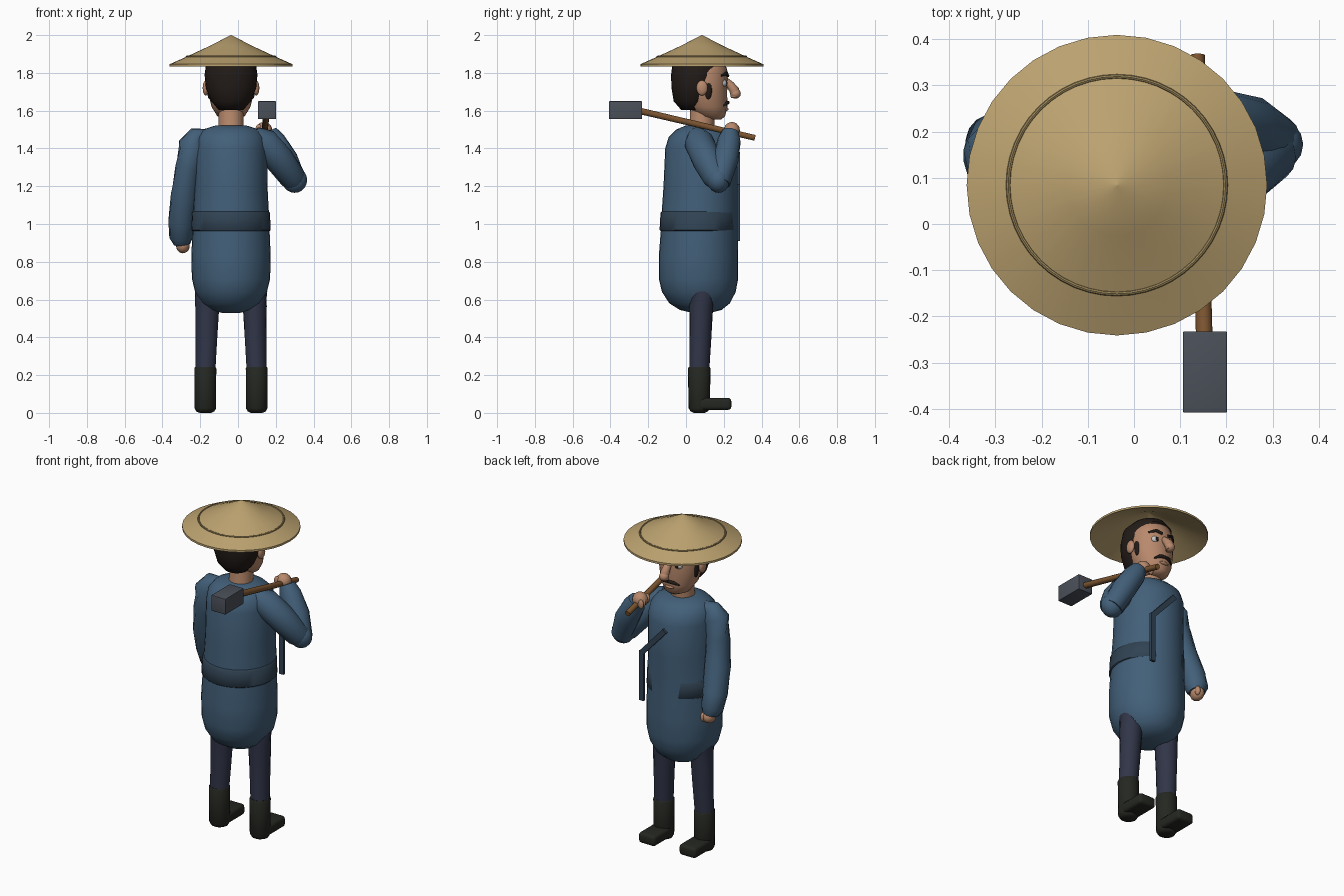
import bpy, bmesh, math
from mathutils import Vector, Matrix

if "Cube" in bpy.data.objects:
    bpy.data.objects.remove(bpy.data.objects["Cube"])

CX = -0.037  # body centre line


def mat(name, c):
    m = bpy.data.materials.new(name)
    m.diffuse_color = (*c, 1)
    m.use_nodes = True
    m.node_tree.nodes["Principled BSDF"].inputs["Base Color"].default_value = m.diffuse_color
    return m


BLUE = mat("tunic_blue", (0.055, 0.115, 0.19))
BELT = mat("belt_blue", (0.03, 0.055, 0.085))
NAVY = mat("trouser_navy", (0.03, 0.036, 0.065))
BOOT = mat("boot_black", (0.018, 0.02, 0.015))
SKIN = mat("skin", (0.48, 0.25, 0.15))
HAIR = mat("hair_black", (0.016, 0.011, 0.009))
STRAW = mat("straw", (0.5, 0.36, 0.16))
STRAW2 = mat("straw_dark", (0.33, 0.24, 0.1))
WOOD = mat("wood", (0.2, 0.09, 0.03))
STEEL = mat("steel", (0.07, 0.08, 0.1))
WHITE = mat("eye_white", (0.8, 0.8, 0.8))


def finish(name, bm, m, angle=40):
    bmesh.ops.recalc_face_normals(bm, faces=bm.faces)
    me = bpy.data.meshes.new(name)
    bm.to_mesh(me)
    bm.free()
    ob = bpy.data.objects.new(name, me)
    bpy.context.collection.objects.link(ob)
    me.materials.append(m)
    bpy.ops.object.select_all(action='DESELECT')
    ob.select_set(True)
    bpy.context.view_layer.objects.active = ob
    bpy.ops.object.shade_smooth_by_angle(angle=math.radians(angle))
    return ob


def skin_rings(name, rings, m, angle=40):
    """Bridge a list of rings into a capped tube."""
    bm = bmesh.new()
    vs = [[bm.verts.new(p) for p in r] for r in rings]
    n = len(vs[0])
    for a, b in zip(vs, vs[1:]):
        for i in range(n):
            j = (i + 1) % n
            bm.faces.new((a[i], a[j], b[j], b[i]))
    bm.faces.new(vs[0])
    bm.faces.new(vs[-1])
    return finish(name, bm, m, angle)


def loft(name, secs, m, n=28, x=CX, angle=50):
    """Horizontal elliptical sections: (z, centre y, rx, ry)."""
    t = [2 * math.pi * i / n for i in range(n)]
    return skin_rings(name, [[(x + rx * math.cos(a), cy + ry * math.sin(a), z) for a in t]
                             for z, cy, rx, ry in secs], m, angle)


def tube(name, pts, m, n=16, angle=50):
    """Round tube through (x, y, z, radius) points."""
    P = [Vector(p[:3]) for p in pts]
    rings = []
    for i, p in enumerate(P):
        d = P[min(i + 1, len(P) - 1)] - P[max(i - 1, 0)]
        q = d.to_track_quat('Z', 'Y')
        r = pts[i][3]
        rings.append([p + q @ Vector((r * math.cos(2 * math.pi * k / n), r * math.sin(2 * math.pi * k / n), 0))
                      for k in range(n)])
    return skin_rings(name, rings, m, angle)


def ball(name, c, s, m):
    bm = bmesh.new()
    bmesh.ops.create_uvsphere(bm, u_segments=16, v_segments=10, radius=1,
                              matrix=Matrix.Translation(c) @ Matrix.Diagonal((*s, 1)))
    return finish(name, bm, m, 60)


def box(name, lo, hi, m, bevel=0.0):
    c = [(a + b) / 2 for a, b in zip(lo, hi)]
    s = [b - a for a, b in zip(lo, hi)]
    bm = bmesh.new()
    bmesh.ops.create_cube(bm, size=1, matrix=Matrix.Translation(c) @ Matrix.Diagonal((*s, 1)))
    if bevel:
        bmesh.ops.bevel(bm, geom=bm.edges[:], offset=bevel, segments=3, profile=0.5, affect='EDGES')
    return finish(name, bm, m)


def bar(name, a, b, w, d, m):
    """Flat strip between two points, w wide and d deep in y."""
    a, b = Vector(a), Vector(b)
    side = (b - a).cross(Vector((0, 1, 0))).normalized() * w / 2
    dy = Vector((0, d / 2, 0))
    return skin_rings(name, [[p - side - dy, p + side - dy, p + side + dy, p - side + dy] for p in (a, b)], m)


# conical straw hat: hollow shell with a raised ring
n = 32
prof = [(0.002, 2.0), (0.11, 1.944), (0.235, 1.886), (0.325, 1.846), (0.325, 1.834),
        (0.235, 1.872), (0.11, 1.93), (0.002, 1.985)]
skin_rings("straw_hat", [[(CX + r * math.cos(2 * math.pi * i / n), 0.084 + r * math.sin(2 * math.pi * i / n), z)
                          for i in range(n)] for r, z in prof], STRAW, 30)
bpy.ops.mesh.primitive_torus_add(location=(CX, 0.084, 1.886), major_radius=0.235, minor_radius=0.005,
                                 major_segments=48, minor_segments=8)
bpy.context.object.name = "hat_ring"
bpy.context.object.data.materials.append(STRAW2)

# head, hair and neck
loft("face", [(1.553, .15, .03, .035), (1.57, .135, .072, .072), (1.62, .112, .103, .107), (1.7, .1, .122, .118),
              (1.8, .1, .127, .122), (1.86, .095, .11, .11), (1.9, .09, .06, .06)], SKIN)
loft("hair", [(1.603, .035, .065, .06), (1.65, .035, .105, .1), (1.72, .043, .133, .12), (1.79, .053, .14, .132),
              (1.86, .07, .13, .14), (1.9, .08, .09, .1), (1.92, .08, .03, .03)], HAIR)
loft("neck", [(1.45, .075, .07, .07), (1.54, .085, .066, .066), (1.63, .09, .066, .066)], SKIN)

# facial features
tube("nose", [(CX, .195, 1.775, .014), (CX, .235, 1.735, .022), (CX, .255, 1.71, .026), (CX, .26, 1.67, .022)], SKIN)
ball("nose_tip", (CX, .262, 1.69), (.028, .028, .027), SKIN)
ball("lower_lip", (CX, .21, 1.608), (.03, .015, .01), SKIN)
for s, tag in ((-1, "left"), (1, "right")):
    ball(tag + "_ear", (CX + s * .134, .085, 1.72), (.016, .03, .04), SKIN)
    ball(tag + "_sideburn", (CX + s * .113, .118, 1.71), (.014, .02, .05), HAIR)
    ball(tag + "_eye", (CX + s * .052, .2, 1.745), (.026, .016, .019), WHITE)
    ball(tag + "_pupil", (CX + s * .05, .213, 1.745), (.01, .007, .012), HAIR)
    tube(tag + "_brow", [(CX + s * .02, .222, 1.785, .008), (CX + s * .055, .212, 1.797, .01),
                         (CX + s * .09, .185, 1.785, .005)], HAIR, 8)
    tube(tag + "_moustache", [(CX, .222, 1.643, .009), (CX + s * .03, .217, 1.641, .011),
                              (CX + s * .06, .198, 1.626, .004)], HAIR, 8)

# tunic and belt
loft("tunic", [(.53, .08, .05, .05), (.545, .078, .11, .11), (.58, .072, .155, .16), (.64, .068, .19, .195),
               (.71, .066, .207, .21), (.83, .066, .21, .21), (.97, .07, .204, .203), (1.07, .072, .2, .2),
               (1.2, .077, .193, .196), (1.4, .082, .192, .192), (1.46, .08, .182, .172), (1.5, .078, .15, .13),
               (1.522, .075, .08, .075)], BLUE, 32, angle=60)
loft("belt", [(.962, .066, .203, .2), (.968, .066, .21, .206), (1.06, .068, .206, .203), (1.068, .068, .198, .195)],
     BELT, 32)

# hanging lapel cord on the chest
bar("upper_strap", (-.055, .279, 1.37), (.1, .278, 1.2), .03, .016, BELT)
bar("lower_strap", (.1, .278, 1.21), (.1, .278, .91), .03, .016, BELT)

# relaxed arm
tube("left_sleeve", [(-.17, .07, 1.475, .03), (-.215, .065, 1.462, .055), (-.24, .06, 1.42, .075),
                     (-.262, .07, 1.3, .07), (-.282, .1, 1.15, .074), (-.3, .15, 1.01, .07),
                     (-.3, .178, .93, .064), (-.296, .186, .895, .045)], BLUE)
ball("left_hand", (-.292, .192, .885), (.036, .045, .04), SKIN)
ball("left_thumb", (-.27, .222, .885), (.014, .018, .028), SKIN)

# raised arm holding the handle
tube("right_upper_sleeve", [(.08, .06, 1.47, .05), (.135, .068, 1.435, .078), (.22, .11, 1.34, .078),
                            (.29, .16, 1.245, .07), (.312, .178, 1.205, .045)], BLUE)
ball("right_elbow", (.3, .172, 1.232), (.066, .06, .067), BLUE)
tube("right_forearm_sleeve", [(.305, .176, 1.22, .06), (.25, .21, 1.34, .068), (.19, .228, 1.44, .062),
                              (.165, .235, 1.487, .045)], BLUE)
ball("right_hand", (.137, .243, 1.497), (.044, .042, .043), SKIN)
for k in range(4):
    ball(f"right_finger_{k + 1}", (.11, .215 + k * .02, 1.5 - k * .005), (.018, .011, .028), SKIN)

# tool over the shoulder
tube("tool_handle", [(.137, .365, 1.456, .016), (.152, -.25, 1.6, .018)], WOOD, 10)
box("tool_head", (.106, -.408, 1.556), (.201, -.232, 1.65), STEEL, .003)

# legs and boots
for s, tag in ((-1, "left"), (1, "right")):
    x = CX + s * .136
    tube(tag + "_leg", [(x - s * .012, .08, .64, .068), (x - s * .01, .08, .56, .064), (x - s * .006, .077, .4, .058),
                        (x, .07, .22, .053)], NAVY, 20)
    loft(tag + "_boot", [(.0, .07, .03, .03), (.008, .07, .048, .046), (.025, .07, .057, .056), (.235, .07, .058, .06),
                         (.243, .07, .054, .055)], BOOT, 20, x)
    box(tag + "_foot", (x - .056, .05, .016), (x + .056, .24, .08), BOOT, .018)
